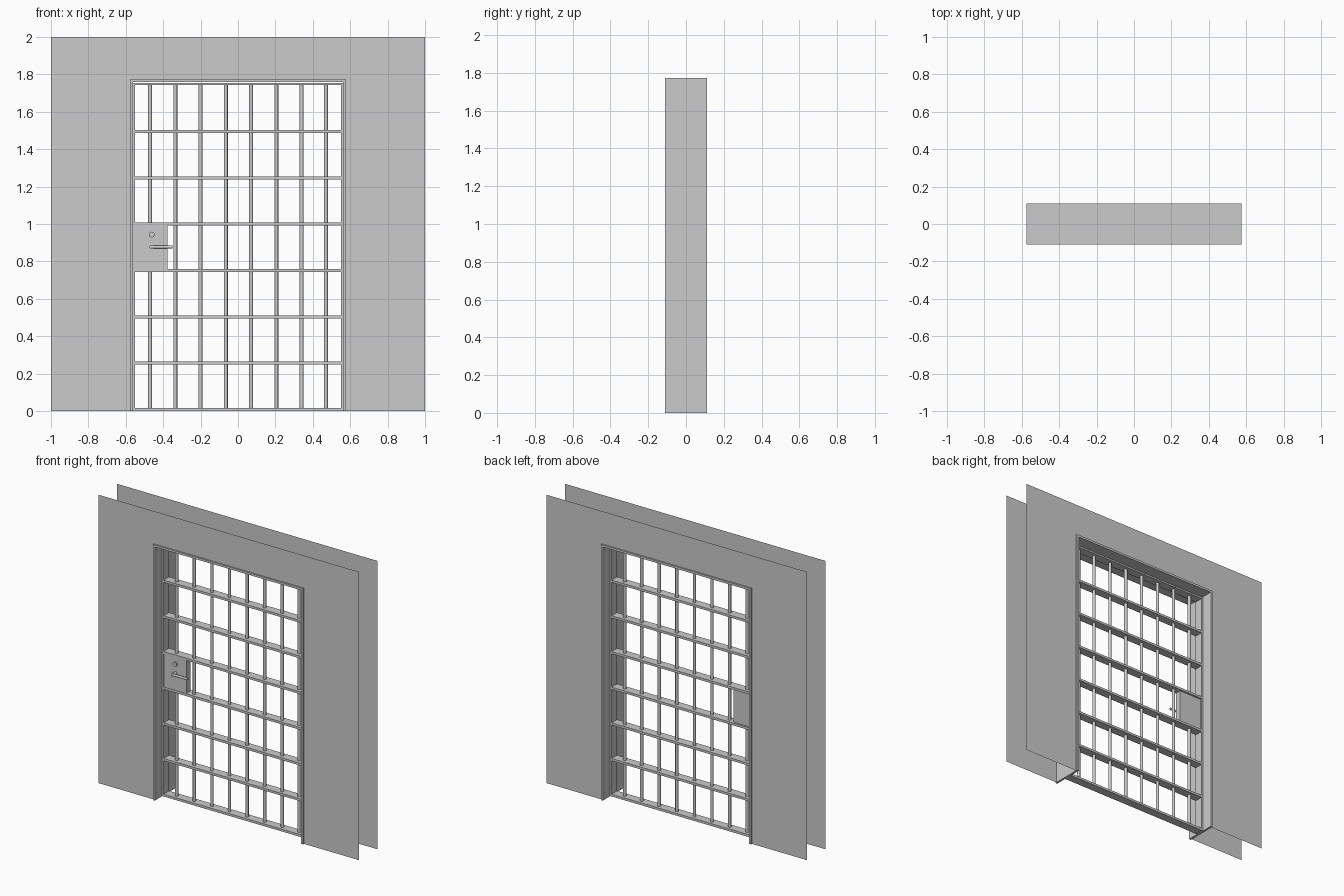
import bpy, bmesh
from math import pi
from mathutils import Matrix, Vector

if "Cube" in bpy.data.objects:
    bpy.data.objects.remove(bpy.data.objects["Cube"])


def finish(name, bm):
    me = bpy.data.meshes.new(name)
    bm.to_mesh(me)
    bm.free()
    ob = bpy.data.objects.new(name, me)
    bpy.context.collection.objects.link(ob)
    return ob


def box(name, x0, x1, y0, y1, z0, z1):
    bm = bmesh.new()
    m = Matrix.Translation(((x0 + x1) / 2, (y0 + y1) / 2, (z0 + z1) / 2)) \
        @ Matrix.Diagonal((x1 - x0, y1 - y0, z1 - z0, 1))
    bmesh.ops.create_cube(bm, size=1, matrix=m)
    return finish(name, bm)


def rod(name, a, b, r, sides=12):
    a, b = Vector(a), Vector(b)
    d = b - a
    bm = bmesh.new()
    m = Matrix.Translation((a + b) / 2) @ d.to_track_quat('Z', 'Y').to_matrix().to_4x4()
    bmesh.ops.create_cone(bm, cap_ends=True, segments=sides, radius1=r, radius2=r,
                          depth=d.length, matrix=m)
    ob = finish(name, bm)
    bpy.context.view_layer.objects.active = ob
    ob.select_set(True)
    bpy.ops.object.shade_smooth_by_angle(angle=pi / 4)
    ob.select_set(False)
    return ob


def arch(name, w, h, t, y0, y1):
    """Upside-down U: inner half width w, inner height h, band t, extruded y0..y1."""
    pts = [(-w - t, 0), (-w, 0), (-w, h), (w, h), (w, 0), (w + t, 0), (w + t, h + t), (-w - t, h + t)]
    bm = bmesh.new()
    f = bm.faces.new([bm.verts.new((x, y0, z)) for x, z in pts])
    r = bmesh.ops.extrude_face_region(bm, geom=[f], use_keep_orig=True)
    bmesh.ops.translate(bm, vec=(0, y1 - y0, 0),
                        verts=[v for v in r['geom'] if isinstance(v, bmesh.types.BMVert)])
    bmesh.ops.recalc_face_normals(bm, faces=bm.faces)
    return finish(name, bm)


# Front and back wall sheets with the door opening
W, H = 0.573, 1.772
for name, y in (("front_wall", -0.1), ("back_wall", 0.1)):
    pts = [(-1, 0), (-W, 0), (-W, H), (W, H), (W, 0), (1, 0), (1, 2), (-1, 2)]
    if y > 0:
        pts.reverse()
    bm = bmesh.new()
    bm.faces.new([bm.verts.new((x, y, z)) for x, z in pts])
    finish(name, bm)

# Outer door frame and the slimmer door leaf frame inside it
D = 0.03
arch("door_frame", 0.561, 1.759, 0.015, -0.11, 0.11)
arch("door_leaf_frame", 0.55, 1.743, 0.011, -D, D)

# Flat horizontal bars, the lowest being the bottom rail
for i in range(7):
    z = 0.009 + i * 0.2475
    box("flat_bar", -0.555, 0.555, -D, D, z - 0.008, z + 0.008)

# Round vertical bars
for i in range(8):
    x = min(-0.47 + i * 0.135, 0.47)
    rod("round_bar", (x, 0, 0.01), (x, 0, 1.75), 0.0105)

# Lock case, keyhole cylinder and lever handle
box("lock_case", -0.555, -0.378, -0.027, 0.017, 0.752, 1.0)
rod("lock_cylinder", (-0.461, -0.02, 0.943), (-0.461, -0.036, 0.943), 0.016, 16)
rod("handle_spindle", (-0.461, -0.02, 0.877), (-0.461, -0.058, 0.877), 0.012, 16)
rod("handle_lever", (-0.465, -0.052, 0.877), (-0.35, -0.052, 0.877), 0.008)
